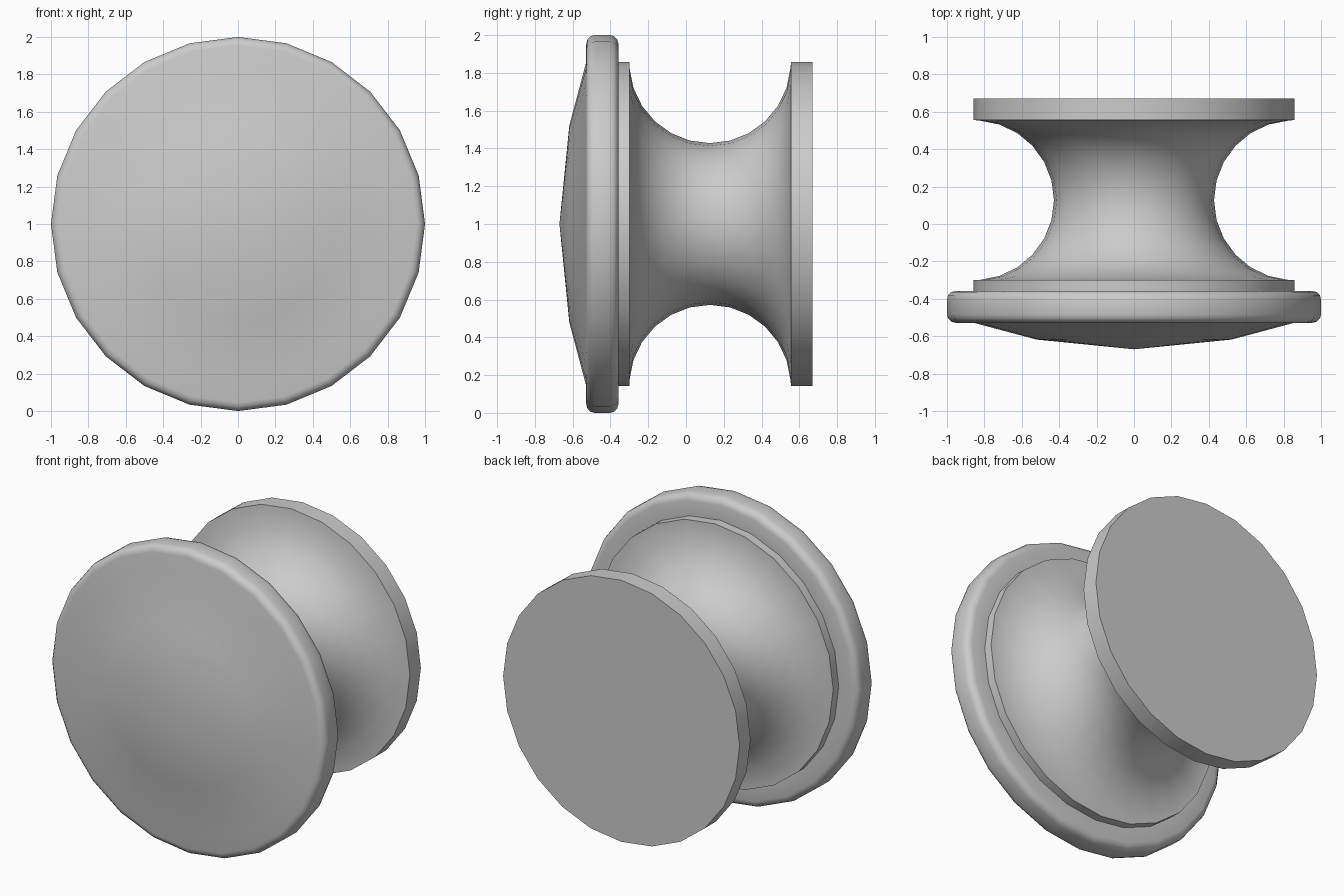
import bpy, bmesh, math

if "Cube" in bpy.data.objects:
    bpy.data.objects.remove(bpy.data.objects["Cube"])

SIDES = 24


def lathe(name, profile):
    """Revolve (radius, y) points around the y axis at z = 1."""
    bm = bmesh.new()
    rings = []
    for r, y in profile:
        if r == 0:
            rings.append([bm.verts.new((0, y, 1))])
        else:
            angles = [2 * math.pi * i / SIDES for i in range(SIDES)]
            rings.append([bm.verts.new((r * math.cos(a), y, 1 + r * math.sin(a))) for a in angles])
    for a, b in zip(rings, rings[1:]):
        for i in range(SIDES):
            j = (i + 1) % SIDES
            if len(a) == 1:
                bm.faces.new((a[0], b[i], b[j]))
            else:
                bm.faces.new((a[i], b[i], b[j], a[j]))
    # flat back
    bm.faces.new(rings[-1])
    bmesh.ops.recalc_face_normals(bm, faces=bm.faces)
    mesh = bpy.data.meshes.new(name)
    bm.to_mesh(mesh)
    bm.free()
    obj = bpy.data.objects.new(name, mesh)
    bpy.context.collection.objects.link(obj)
    bpy.ops.object.select_all(action='DESELECT')
    obj.select_set(True)
    bpy.context.view_layer.objects.active = obj
    bpy.ops.object.shade_smooth_by_angle(angle=math.radians(40))
    return obj


def arc(r, y, radius, start, end, steps):
    """Circular arc in the (radius, y) plane, angles in degrees."""
    pts = []
    for i in range(steps + 1):
        a = math.radians(start + (end - start) * i / steps)
        pts.append((r + radius * math.cos(a), y + radius * math.sin(a)))
    return pts


# shallow domed front
profile = [(0, -0.67), (0.52, -0.618), (0.85, -0.53)]
# rounded rim of the grip disc
profile += arc(0.955, -0.483, 0.045, -90, 0, 3)
profile += arc(0.955, -0.403, 0.045, 0, 90, 3)
# collar behind the disc
profile += [(0.858, -0.358), (0.858, -0.30)]
# concave neck
profile += arc(0.855, 0.127, 0.427, 266, 94, 12)
# base flange
profile += [(0.858, 0.556), (0.858, 0.67)]

lathe("knob", profile)
